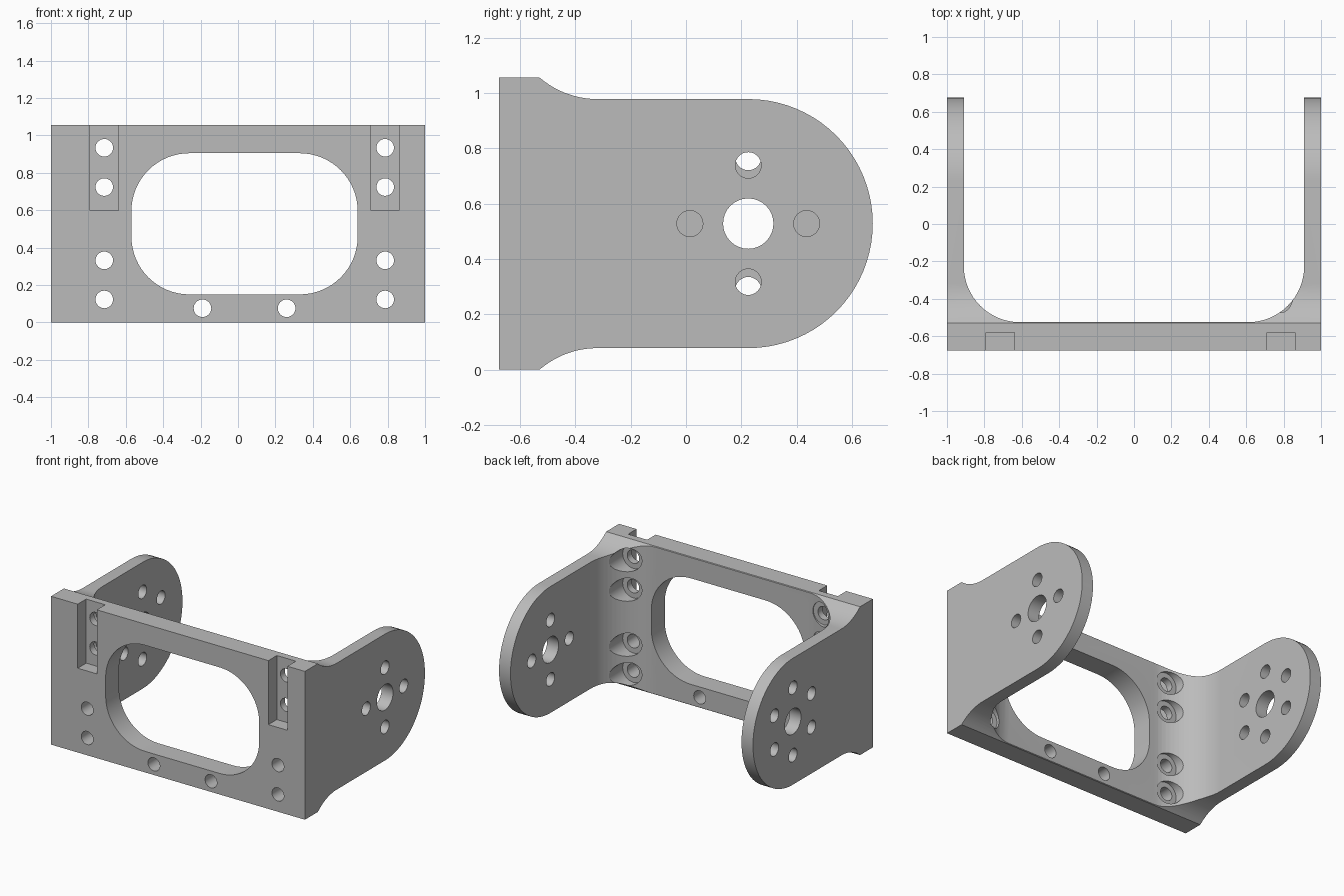
import bpy, bmesh
from math import sin, cos, pi, radians, atan2, hypot
from mathutils import Vector

cube = bpy.data.objects.get("Cube")
if cube:
    bpy.data.objects.remove(cube)

grey = bpy.data.materials.new("satin grey")
grey.use_nodes = True
grey.diffuse_color = (0.5, 0.5, 0.5, 1)
grey.node_tree.nodes["Principled BSDF"].inputs["Base Color"].default_value = (0.5, 0.5, 0.5, 1)


def arc(cx, cy, r, start, end, steps=16):
    angles = [radians(start + (end - start) * i / steps) for i in range(steps + 1)]
    return [(cx + r * cos(a), cy + r * sin(a)) for a in angles]


def prism(name, outline, axis, low, high):
    """Extrude a flat outline along x, y or z."""
    place = {"x": lambda u, v, w: (w, u, v),
             "y": lambda u, v, w: (u, w, v),
             "z": lambda u, v, w: (u, v, w)}[axis]
    bm = bmesh.new()
    face = bm.faces.new([bm.verts.new(place(u, v, low)) for u, v in outline])
    new = bmesh.ops.extrude_face_region(bm, geom=[face])["geom"]
    shift = Vector(place(0, 0, high - low))
    bmesh.ops.translate(bm, vec=shift, verts=[g for g in new if isinstance(g, bmesh.types.BMVert)])
    bmesh.ops.recalc_face_normals(bm, faces=bm.faces)
    mesh = bpy.data.meshes.new(name)
    bm.to_mesh(mesh)
    bm.free()
    mesh.materials.append(grey)
    obj = bpy.data.objects.new(name, mesh)
    bpy.context.scene.collection.objects.link(obj)
    return obj


def combine(body, tool, operation):
    """Apply a boolean and discard the tool."""
    mod = body.modifiers.new("cut", "BOOLEAN")
    mod.operation, mod.solver, mod.object = operation, "EXACT", tool
    result = bpy.data.meshes.new_from_object(
        body.evaluated_get(bpy.context.evaluated_depsgraph_get()))
    body.modifiers.clear()
    body.data = result
    bpy.data.objects.remove(tool)


def drill(u, v, r, axis, low, high):
    outline = arc(u, v, r, 0, 360, 32)[:-1]
    combine(bracket, prism("drill", outline, axis, low, high), "DIFFERENCE")


# U-shaped plan: thick front plate, thin arms, filleted inner corners
FRONT, BACK, WEB, HEIGHT = -0.675, 0.675, -0.525, 1.056
plan = [(-1, BACK), (-1, FRONT), (1, FRONT), (1, BACK), (0.91, BACK)]
plan += arc(0.61, WEB + 0.3, 0.3, 0, -90)
plan += arc(-0.61, WEB + 0.3, 0.3, -90, -180) + [(-0.91, BACK)]
bracket = prism("servo_bracket", plan, "z", 0, HEIGHT)

# Side silhouette: flared root and round end, mirrored about mid height
MID, PIVOT, END_R, FLARE_R = HEIGHT / 2, 0.225, 0.45, 0.32
flare = arc(-0.32, MID - END_R - FLARE_R, FLARE_R, 131, 90, 10)
lower = [(FRONT - 0.1, 0), (-0.53, 0)] + flare[1:]
side = lower + arc(PIVOT, MID, END_R, -90, 90, 40)
side += [(u, HEIGHT - v) for u, v in reversed(lower)]
combine(bracket, prism("silhouette", side, "x", -1.1, 1.1), "INTERSECT")

# Rounded window in the front plate
x0, x1, z0, z1, r = -0.57, 0.64, 0.15, 0.905, 0.31
window = arc(x1 - r, z1 - r, r, 0, 90) + arc(x0 + r, z1 - r, r, 90, 180)
window += arc(x0 + r, z0 + r, r, 180, 270) + arc(x1 - r, z0 + r, r, 270, 360)
combine(bracket, prism("window", window, "y", -0.8, 0), "DIFFERENCE")

# Front slots and counterbored mounting holes
for x in (-0.715, 0.787):
    slot = [(x - 0.075, 0.6), (x + 0.075, 0.6), (x + 0.075, 1.2), (x - 0.075, 1.2)]
    combine(bracket, prism("slot", slot, "y", -0.8, -0.58), "DIFFERENCE")
    for z in (0.123, 0.332, 0.724, 0.934):
        drill(x, z, 0.047, "y", -0.8, 0)
        drill(x, z, 0.083, "y", -0.53, -0.1)

# Bottom rail holes
for x in (-0.19, 0.26):
    drill(x, 0.076, 0.047, "y", -0.8, 0)

# Pivot holes: four screws on the left arm, six on the right
for count, ring, low, high in ((4, 0.211, 0.8, 1.1), (6, 0.24, -1.1, -0.8)):
    drill(PIVOT, MID, 0.091, "x", low, high)
    for i in range(count):
        a = pi / 2 + 2 * pi * i / count
        drill(PIVOT + ring * cos(a), MID + ring * sin(a), 0.047, "x", low, high)

# Smooth shading with crisp edges
bpy.ops.object.select_all(action="DESELECT")
bracket.select_set(True)
bpy.context.view_layer.objects.active = bracket
bpy.ops.object.shade_smooth_by_angle(angle=radians(25))
